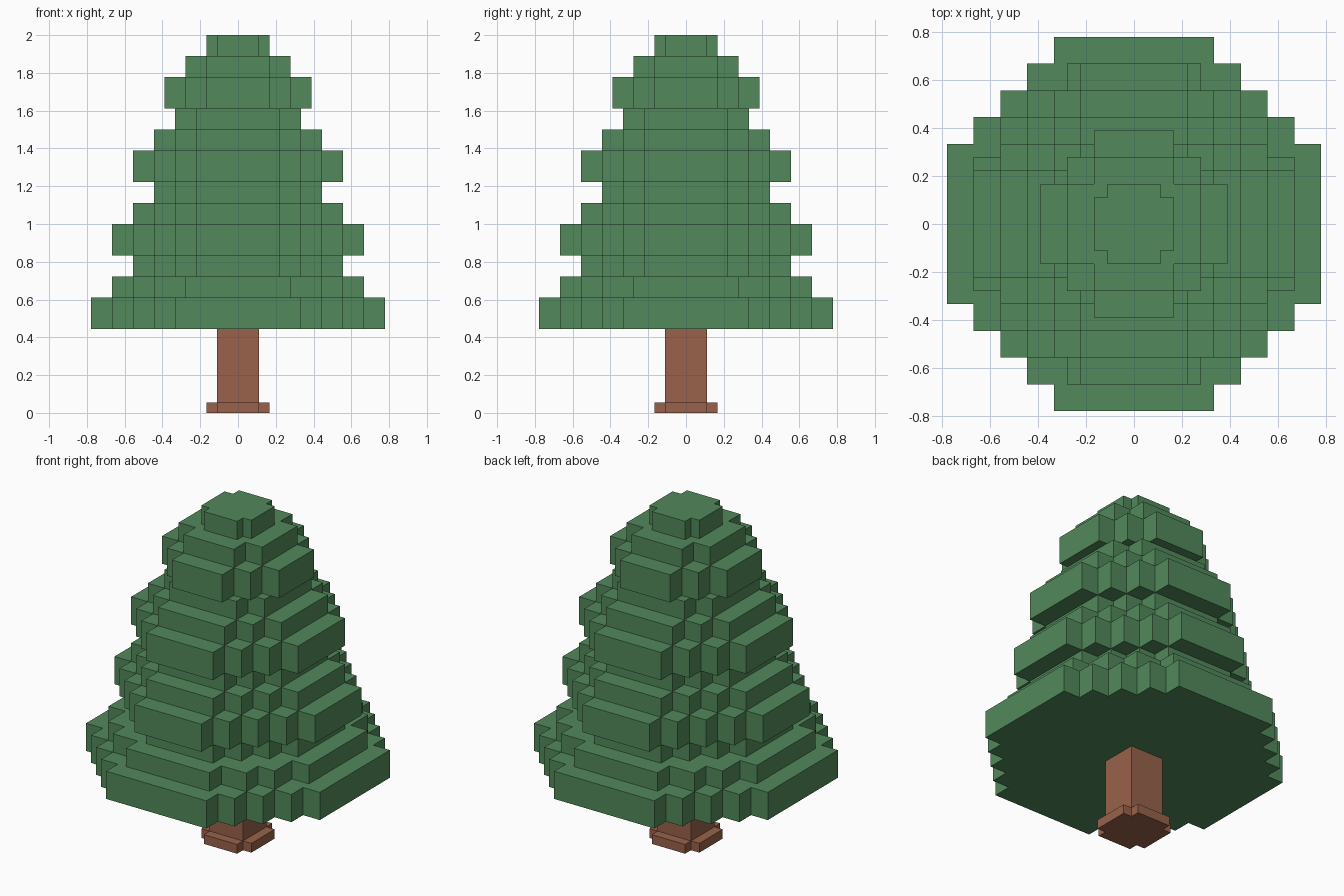
import bpy
import bmesh

if "Cube" in bpy.data.objects:
    bpy.data.objects.remove(bpy.data.objects["Cube"])

U = 1 / 18  # block size


def material(name, rgb):
    m = bpy.data.materials.new(name)
    m.diffuse_color = (*rgb, 1)
    m.use_nodes = True
    m.node_tree.nodes["Principled BSDF"].inputs["Base Color"].default_value = m.diffuse_color
    return m


GREEN = material("pine green", (0.084, 0.25, 0.105))
BROWN = material("bark brown", (0.314, 0.122, 0.069))


def stepped_outline(corners):
    """Outer corners of one quadrant -> closed outline with square steps."""
    quad = []
    for i, (x, y) in enumerate(corners):
        quad.append((x, y))
        if i + 1 < len(corners):
            quad.append((corners[i + 1][0], y))  # inner step corner
    pts = []
    for _ in range(4):
        pts += quad
        quad = [(-y, x) for x, y in quad]
    return pts


def build(name, layers, mat):
    """Stack of stepped slabs: (bottom, top, quadrant corners), in blocks."""
    bm = bmesh.new()
    for z0, z1, corners in layers:
        pts = stepped_outline(corners)
        low = [bm.verts.new((x * U, y * U, z0 * U)) for x, y in pts]
        high = [bm.verts.new((x * U, y * U, z1 * U)) for x, y in pts]
        bm.faces.new(low[::-1])
        bm.faces.new(high)
        for i in range(len(pts)):
            j = (i + 1) % len(pts)
            bm.faces.new((low[i], low[j], high[j], high[i]))
    me = bpy.data.meshes.new(name)
    bm.to_mesh(me)
    bm.free()
    me.materials.append(mat)
    bpy.context.collection.objects.link(bpy.data.objects.new(name, me))


# slab shapes, by half width
S14 = [(14, 6), (12, 8), (10, 10), (8, 12), (6, 14)]
S12_WIDE = [(12, 5), (10, 8), (8, 10), (5, 12)]
S12 = [(12, 4), (10, 6), (8, 8), (6, 10), (4, 12)]
S10 = [(10, 4), (8, 6), (6, 8), (4, 10)]
S8 = [(8, 4), (6, 6), (4, 8)]
S7 = [(7, 3), (5, 5), (3, 7)]
S6 = [(6, 4), (4, 6)]
S5 = [(5, 3), (3, 5)]
S3 = [(3, 2), (2, 3)]

# trunk
build("trunk_base", [(0, 1, S3)], BROWN)
build("trunk", [(1, 8, [(2, 2)])], BROWN)

# foliage: four tiers, each a 3-block slab under two 2-block slabs
tiers = {
    "bottom_branches": (S14, S12_WIDE, S10),
    "lower_branches": (S12, S10, S8),
    "upper_branches": (S10, S8, S6),
    "tree_top": (S7, S5, S3),
}
for n, (name, (a, b, c)) in enumerate(tiers.items()):
    z = 8 + 7 * n
    build(name, [(z, z + 3, a), (z + 3, z + 5, b), (z + 5, z + 7, c)], GREEN)
